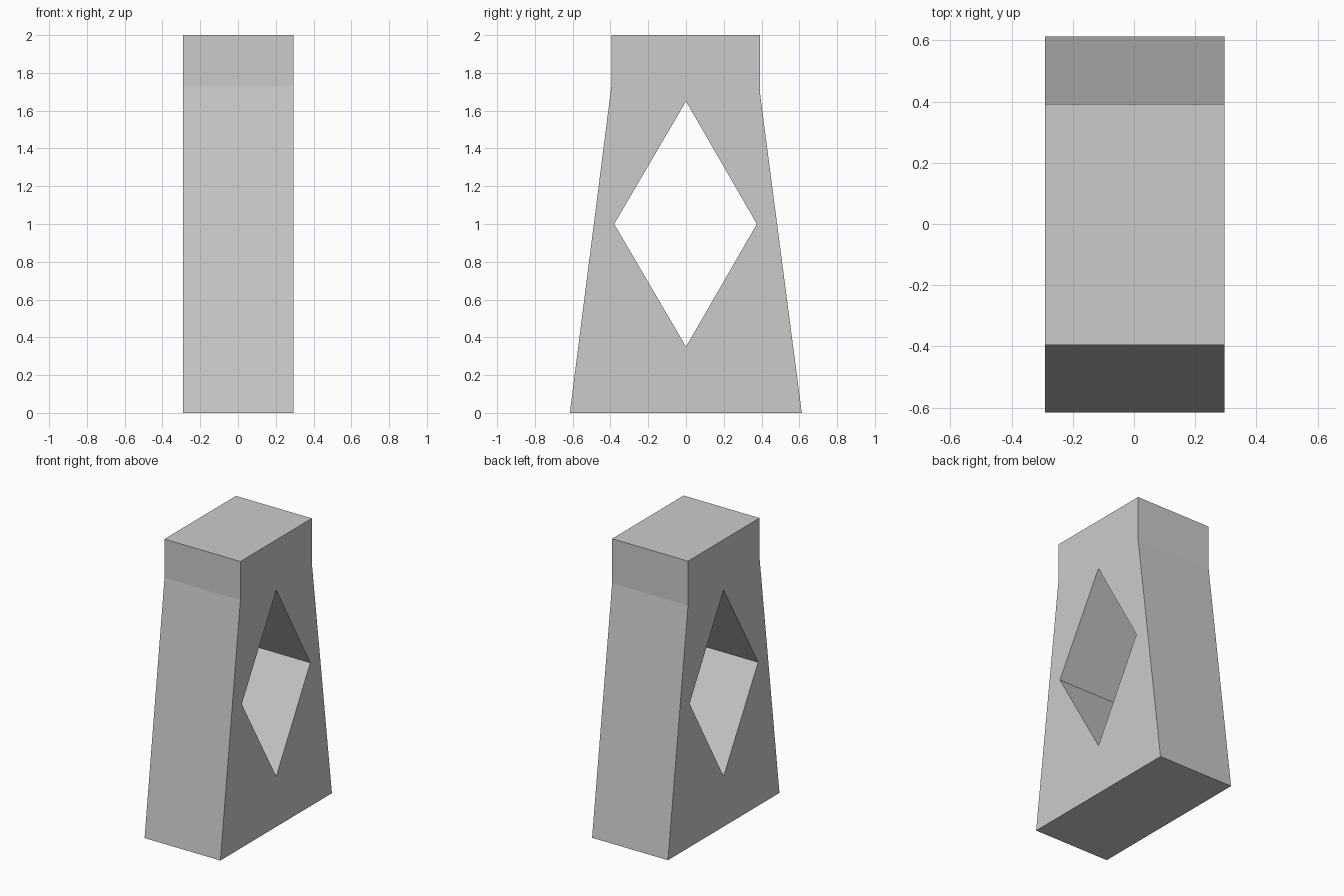
import bpy, bmesh
from mathutils import Vector

if "Cube" in bpy.data.objects:
    bpy.data.objects.remove(bpy.data.objects["Cube"])

X0, X1 = -0.29, 0.295

# Side profile (y, z): tapered body with a straight head, and the diamond opening
body = [(-0.615, 0), (0.613, 0), (0.392, 1.69), (0.392, 2), (-0.395, 2), (-0.395, 1.73)]
opening = [(0, 0.35), (0.375, 1), (0, 1.65), (-0.38, 1)]

bm = bmesh.new()


def loop(points):
    verts = [bm.verts.new((X0, y, z)) for y, z in points]
    return [bm.edges.new((v, verts[(i + 1) % len(verts)])) for i, v in enumerate(verts)]


# Fill between both outlines, then extrude across the width
edges = loop(body) + loop(opening)
bmesh.ops.triangle_fill(bm, edges=edges, use_beauty=True, normal=Vector((-1, 0, 0)))
ext = bmesh.ops.extrude_face_region(bm, geom=bm.faces[:], use_keep_orig=True)
moved = [g for g in ext["geom"] if isinstance(g, bmesh.types.BMVert)]
bmesh.ops.translate(bm, verts=moved, vec=(X1 - X0, 0, 0))
bmesh.ops.recalc_face_normals(bm, faces=bm.faces[:])

mesh = bpy.data.meshes.new("pierced_block")
bm.to_mesh(mesh)
bm.free()
block = bpy.data.objects.new("pierced_block", mesh)
bpy.context.collection.objects.link(block)
